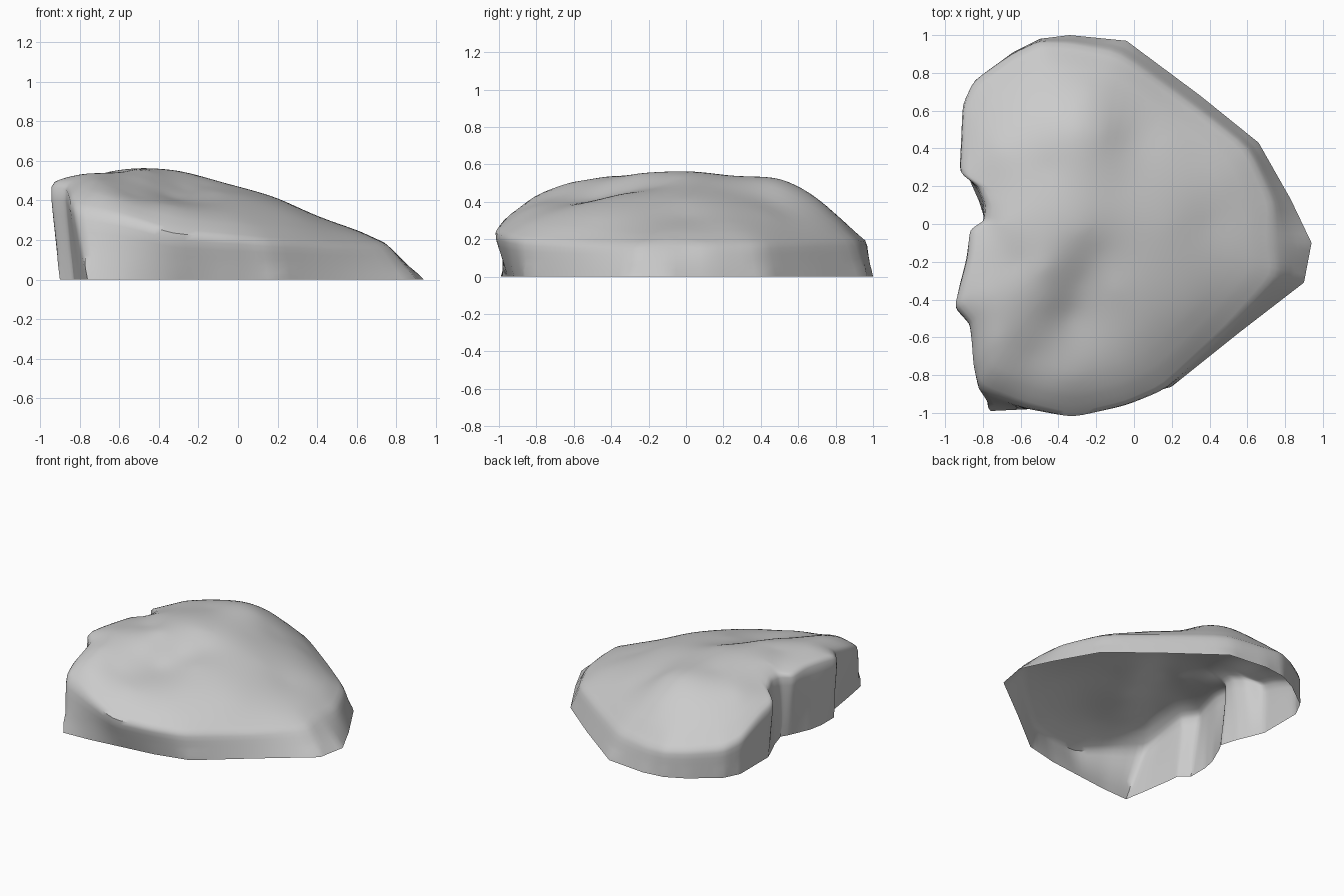
import bpy, bmesh, math

cube = bpy.data.objects.get("Cube")
if cube:
    bpy.data.objects.remove(cube, do_unlink=True)

UNIT = 0.01          # tables are in hundredths
CENTRE = (-0.2, 0.0)
SPLITS = 5           # resampling of every outline segment
WALL_STEPS = 6
TOP_STEPS = 28

# Outline: foot x, foot y, rim x, rim y, rim z
OUTLINE = [
    (-76, -99, -83, -88, 37),
    (-79, -82, -86, -75, 42),
    (-82, -62, -87, -60, 46),
    (-83, -53, -88, -53, 48),
    (-90, -47, -96, -44, 49),
    (-90, -32, -93, -33, 50),
    (-88, -22, -89, -18, 50),
    (-81, -6, -88, -3, 48),
    (-78, -1, -80, 2, 48),
    (-82, 12, -79, 10, 48),
    (-86, 21, -83, 20, 45),
    (-90, 31, -93, 27, 41),
    (-90, 43, -92, 43, 36),
    (-90, 64, -91, 63, 27),
    (-84, 76, -85, 76, 23),
    (-64, 91, -65, 90, 21),
    (-50, 98, -50, 97, 20),
    (-34, 100, -34, 96, 19),
    (-4, 97, -8, 91, 20),
    (35, 68, 31, 63, 19),
    (66, 43, 61, 40, 18),
    (83, 13, 74, 11, 18),
    (94, -10, 73, -9, 20),
    (90, -31, 76, -27, 18),
    (55, -58, 51, -55, 18),
    (20, -86, 16, -88, 20),
    (-5, -92, -4, -97, 22),
    (-30, -95, -33, -104, 24),
    (-55, -98, -57, -98, 32),
]

# Heights of the upper surface: x, y, z
CROWN = [
    (-80, -40, 53), (-74, -62, 50), (-72, -80, 44), (-70, 0, 53),
    (-40, 0, 56), (-47, -24, 55), (-60, -45, 52), (-28, -4, 54),
    (-62, -20, 54), (-18, -16, 48), (-34, -48, 42), (-54, -70, 43),
    (-10, -35, 44), (-46, -41, 50), (-28, -30, 46),
    (0, 0, 47), (20, 0, 41), (40, 0, 32), (60, -5, 25),
    (-30, 50, 52), (-24, 70, 41), (-2, 45, 41), (-17, 48, 49),
    (-6, 72, 32), (20, 45, 33), (-45, 80, 33), (-65, 65, 38),
    (-72, 40, 47), (-45, 30, 53), (0, -60, 37), (30, -45, 32),
    (0, -82, 29), (-35, -85, 36), (50, 24, 27), (-5, 22, 47),
]


def kernel(ax, ay, bx, by):
    d2 = (ax - bx) ** 2 + (ay - by) ** 2
    return d2 * math.log(d2) if d2 > 0 else 0.0


def solve(rows):
    """Gaussian elimination with pivoting on an augmented matrix."""
    n = len(rows)
    for c in range(n):
        p = max(range(c, n), key=lambda r: abs(rows[r][c]))
        rows[c], rows[p] = rows[p], rows[c]
        for r in range(c + 1, n):
            f = rows[r][c] / rows[c][c]
            if f:
                rows[r] = [a - f * b for a, b in zip(rows[r], rows[c])]
    out = [0.0] * n
    for c in reversed(range(n)):
        rest = sum(rows[c][k] * out[k] for k in range(c + 1, n))
        out[c] = (rows[c][n] - rest) / rows[c][c]
    return out


def smooth_surface(points):
    """Thin plate surface through the given points."""
    rows = [[kernel(x, y, u, v) for u, v, _ in points] + [1, x, y, z]
            for x, y, z in points]
    for pick in (lambda p: 1, lambda p: p[0], lambda p: p[1]):
        rows.append([pick(p) for p in points] + [0, 0, 0, 0])
    w = solve(rows)
    a, b, c = w[-3:]
    return lambda x, y: a + b * x + c * y + sum(
        k * kernel(x, y, p[0], p[1]) for k, p in zip(w, points))


def lerp(a, b, t):
    return a + (b - a) * t


# Resample the outline evenly between its corners
outline = [[v * UNIT for v in row] for row in OUTLINE]
loop = []
for i, row in enumerate(outline):
    following = outline[(i + 1) % len(outline)]
    loop += [[lerp(a, b, k / SPLITS) for a, b in zip(row, following)]
             for k in range(SPLITS)]

crown = [tuple(v * UNIT for v in p) for p in CROWN]
height = smooth_surface(crown + [tuple(row[2:]) for row in outline])

# Side walls and crown as one open shell of rings
bm = bmesh.new()
rings = []
for s in range(WALL_STEPS):
    t = s / WALL_STEPS
    rings.append([bm.verts.new((lerp(bx, rx, t), lerp(by, ry, t), rz * t))
                  for bx, by, rx, ry, rz in loop])
for s in range(TOP_STEPS):
    t = s / TOP_STEPS
    ring = []
    for bx, by, rx, ry, rz in loop:
        x, y = lerp(rx, CENTRE[0], t), lerp(ry, CENTRE[1], t)
        z = lerp(rz, height(x, y), min(1.0, t * 12))
        ring.append(bm.verts.new((x, y, z)))
    rings.append(ring)
tip = bm.verts.new((*CENTRE, height(*CENTRE)))

count = len(loop)
for low, high in zip(rings, rings[1:]):
    for i in range(count):
        j = (i + 1) % count
        bm.faces.new((low[j], low[i], high[i], high[j]))
for i in range(count):
    bm.faces.new((rings[-1][(i + 1) % count], rings[-1][i], tip))

# Round the rim over, leaving the foot in place
shoulder = [v for ring in rings[2:WALL_STEPS + 6] for v in ring]
for _ in range(3):
    bmesh.ops.smooth_vert(bm, verts=shoulder, factor=0.5, use_axis_x=True,
                          use_axis_y=True, use_axis_z=True)
bm.normal_update()
if sum(f.normal.z * f.calc_area() for f in bm.faces) < 0:
    bmesh.ops.reverse_faces(bm, faces=bm.faces[:])

mesh = bpy.data.meshes.new("boulder")
bm.to_mesh(mesh)
bm.free()
boulder = bpy.data.objects.new("boulder", mesh)
bpy.context.collection.objects.link(boulder)

# Stone colour
stone = bpy.data.materials.new("grey_stone")
stone.use_nodes = True
colour = (0.6, 0.6, 0.6, 1.0)
stone.diffuse_color = colour
stone.node_tree.nodes["Principled BSDF"].inputs["Base Color"].default_value = colour
mesh.materials.append(stone)

bpy.ops.object.select_all(action="DESELECT")
boulder.select_set(True)
bpy.context.view_layer.objects.active = boulder
bpy.ops.object.shade_smooth_by_angle(angle=math.radians(45))
